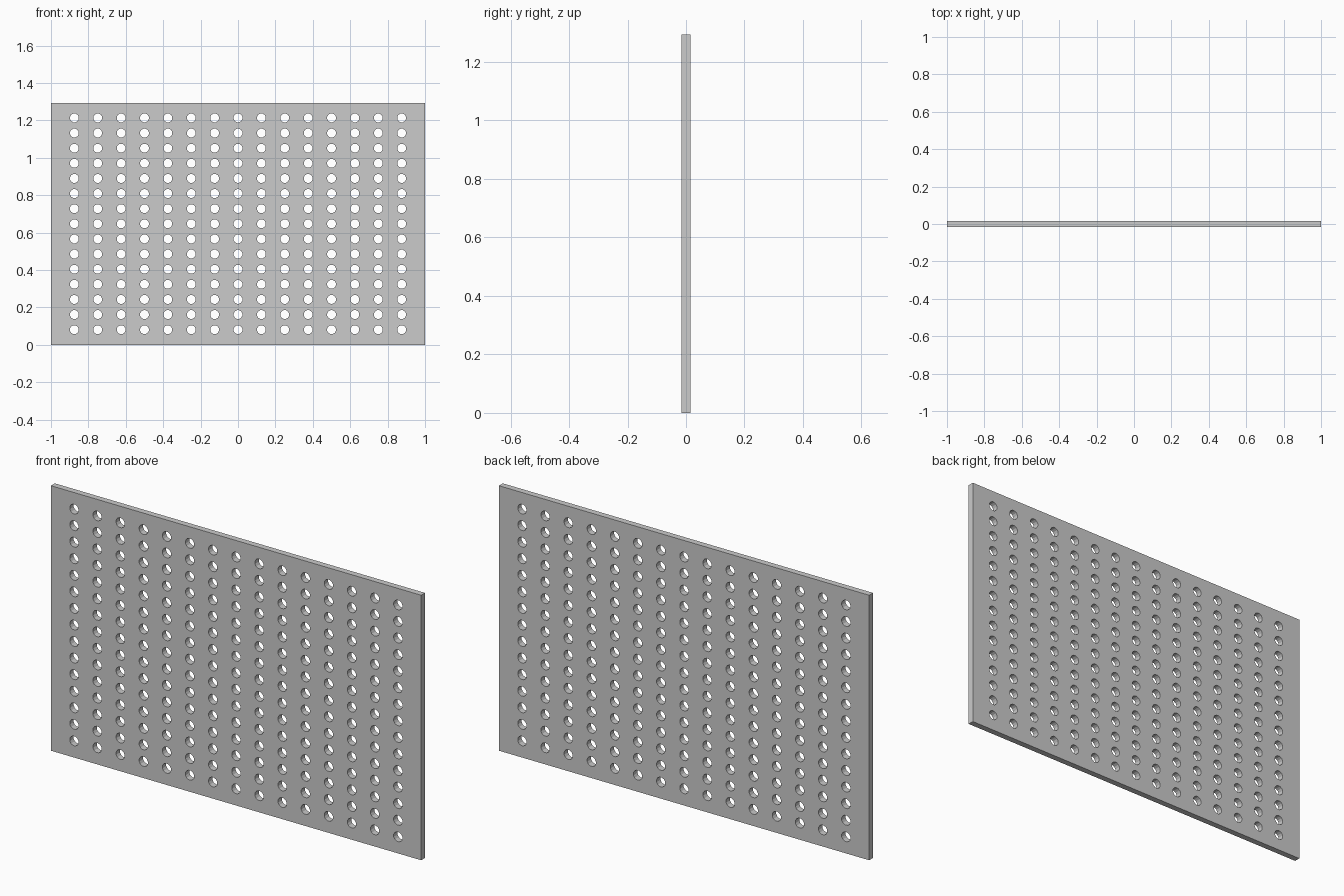
import bpy, bmesh, math

if "Cube" in bpy.data.objects:
    bpy.data.objects.remove(bpy.data.objects["Cube"])

WIDTH, HEIGHT, THICK = 2.0, 1.294, 0.03
COUNT, RADIUS, SIDES = 15, 0.024, 12


def add_outline(curve, points):
    spline = curve.splines.new('POLY')
    spline.points.add(len(points) - 1)
    for p, (x, z) in zip(spline.points, points):
        p.co = (x, z, 0, 1)
    spline.use_cyclic_u = True


# Flat filled profile: plate outline with a grid of round holes
profile = bpy.data.curves.new("plate_profile", 'CURVE')
profile.dimensions = '2D'
profile.fill_mode = 'BOTH'
profile.extrude = THICK / 2
w = WIDTH / 2
add_outline(profile, [(-w, 0), (w, 0), (w, HEIGHT), (-w, HEIGHT)])
for i in range(1, COUNT + 1):
    for j in range(1, COUNT + 1):
        cx = -w + WIDTH * i / (COUNT + 1)
        cz = HEIGHT * j / (COUNT + 1)
        angles = [2 * math.pi * (k + 0.5) / SIDES for k in range(SIDES)]
        add_outline(profile, [(cx + RADIUS * math.cos(a), cz + RADIUS * math.sin(a)) for a in angles])

# Turn the profile into a welded, upright mesh plate
temp = bpy.data.objects.new("profile_helper", profile)
bpy.context.collection.objects.link(temp)
bpy.context.view_layer.update()
mesh = bpy.data.meshes.new_from_object(temp.evaluated_get(bpy.context.evaluated_depsgraph_get()))
bpy.data.objects.remove(temp)

bm = bmesh.new()
bm.from_mesh(mesh)
for v in bm.verts:
    v.co = (v.co.x, -v.co.z, v.co.y)
bmesh.ops.remove_doubles(bm, verts=bm.verts, dist=1e-5)
bmesh.ops.recalc_face_normals(bm, faces=bm.faces)
for f in bm.faces:
    f.smooth = False
bm.to_mesh(mesh)
bm.free()

plate = bpy.data.objects.new("perforated_plate", mesh)
bpy.context.collection.objects.link(plate)
